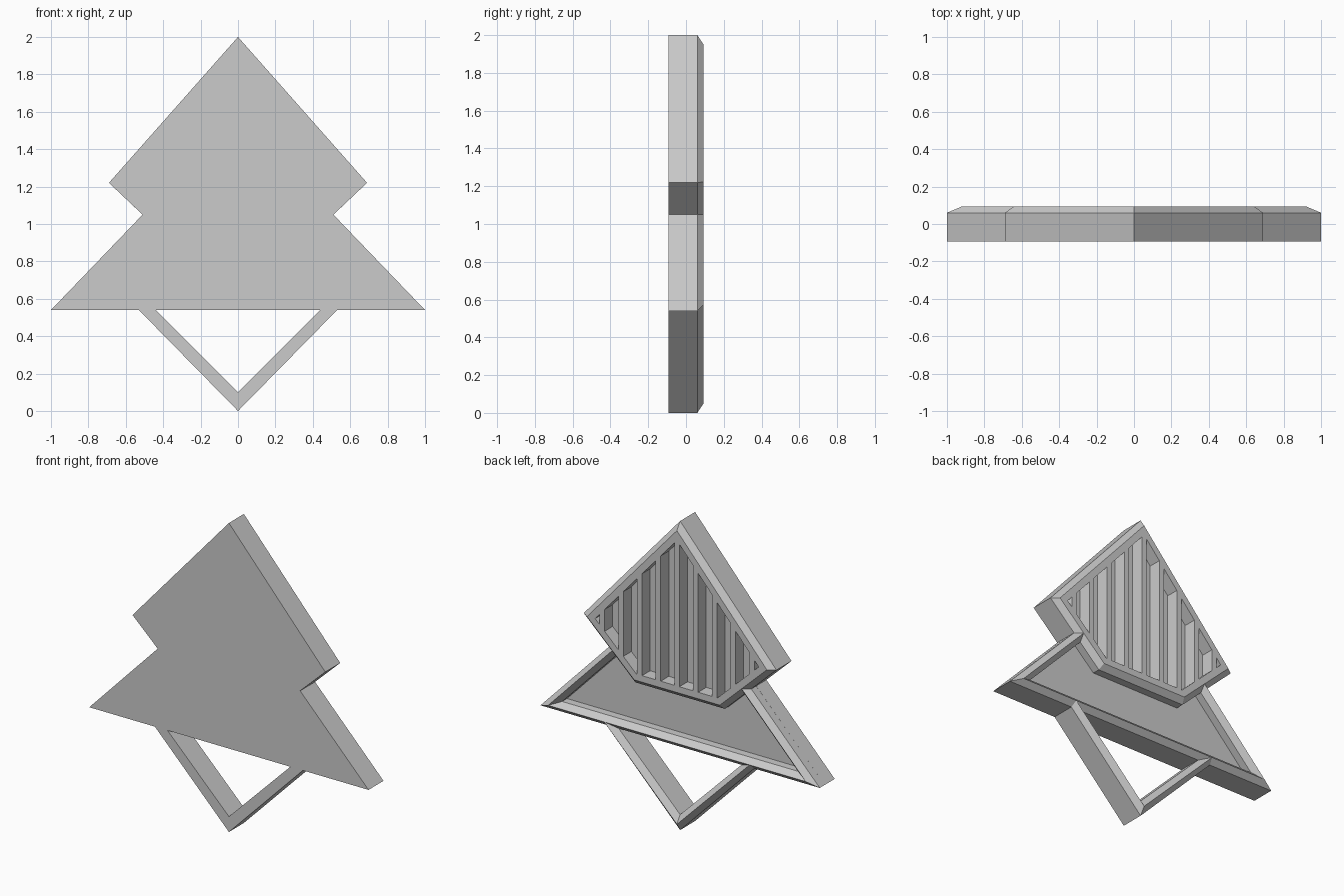
import bpy
import bmesh
from mathutils import Vector

if "Cube" in bpy.data.objects:
    bpy.data.objects.remove(bpy.data.objects["Cube"], do_unlink=True)

FRONT, FLOOR, SHOULDER, BACK = -0.093, 0.01, 0.06, 0.093
BEVEL = 0.033

grey = bpy.data.materials.new("plain grey")
grey.use_nodes = True
grey.diffuse_color = (0.6, 0.6, 0.6, 1)
grey.node_tree.nodes["Principled BSDF"].inputs["Base Color"].default_value = grey.diffuse_color


def inset(points, distance):
    """Mitred inward offset of a counter-clockwise (x, z) outline."""
    pts = [Vector(p) for p in points]
    result = []
    for i, p in enumerate(pts):
        a = (p - pts[i - 1]).normalized()
        b = (pts[(i + 1) % len(pts)] - p).normalized()
        na, nb = Vector((-a.y, a.x)), Vector((-b.y, b.x))
        result.append(p + (na + nb) * distance / (1 + na.dot(nb)))
    return result


def loft(name, sections, ring=False):
    """Join (outline, y) sections; cap the ends, or close into a ring."""
    bm = bmesh.new()
    loops = [[bm.verts.new((p[0], y, p[1])) for p in outline] for outline, y in sections]
    pairs = list(zip(loops, loops[1:]))
    if ring:
        pairs.append((loops[-1], loops[0]))
    else:
        bm.faces.new(loops[0])
        bm.faces.new(loops[-1])
    for low, high in pairs:
        for i in range(len(low)):
            j = (i + 1) % len(low)
            bm.faces.new((low[i], low[j], high[j], high[i]))
    bmesh.ops.recalc_face_normals(bm, faces=bm.faces)
    mesh = bpy.data.meshes.new(name)
    bm.to_mesh(mesh)
    bm.free()
    mesh.materials.append(grey)
    obj = bpy.data.objects.new(name, mesh)
    bpy.context.collection.objects.link(obj)
    return obj


def mirrored(right_side):
    """Complete an outline from its +x half, bottom to top."""
    return [(-x, z) for x, z in reversed(right_side) if x > 0] + list(right_side)


# Flat front plate, also the floor of the recesses
body = mirrored([(1, 0.54), (0.51, 1.05), (0.69, 1.22), (0, 2)])
loft("front_plate", [(body, FRONT), (body, FLOOR)])

# Upper tier frame with a bevelled outer edge
crown = mirrored([(0.32, 0.87), (0.69, 1.22), (0, 2)])
opening = inset(crown, 0.075)
loft("upper_frame", [(crown, FLOOR), (crown, SHOULDER), (inset(crown, BEVEL), BACK),
                     (opening, BACK), (opening, FLOOR)], ring=True)

# Lower tier rim with a ridged back, tucked under the upper frame
tuck = inset(crown, 0.07)
low_corner = max((p for p in tuck if p.y < 1), key=lambda p: p.x)
tier = mirrored([(1, 0.54), (0.461, 1.1), tuple(low_corner)])
inner = inset(tier, 2 * BEVEL)
loft("lower_rim", [(tier, FLOOR), (tier, SHOULDER), (inset(tier, BEVEL), BACK),
                   (inner, SHOULDER), (inner, FLOOR)], ring=True)


def span(x):
    """Lowest and highest z of the opening at x."""
    zs = []
    for i, p in enumerate(opening):
        q = opening[i - 1]
        if min(p.x, q.x) <= x <= max(p.x, q.x) and abs(p.x - q.x) > 1e-6:
            zs.append(p.y + (q.y - p.y) * (x - p.x) / (q.x - p.x))
    return min(zs), max(zs)


# Vertical slats across the upper tier
for n in range(-4, 5):
    xs = [n * 0.134 + dx for dx in (-0.018, 0, 0.018)]
    outline = [(x, span(x)[0]) for x in xs] + [(x, span(x)[1]) for x in reversed(xs)]
    loft("slat", [(outline, FLOOR), (outline, BACK)])


# V-shaped lower handle, roof-shaped at the back
def vee(width, bottom, top=0.54):
    return [(-width, top), (0, bottom), (width, top)]


outer, ridge, inside = vee(0.53, 0), vee(0.52, 0.05, 0.573), vee(0.44, 0.1)
rows = [(outer, FRONT), (outer, SHOULDER), (ridge, BACK), (inside, SHOULDER), (inside, FRONT)]
bm = bmesh.new()
stations = [[bm.verts.new((row[k][0], y, row[k][1])) for row, y in rows] for k in range(3)]
for a, b in zip(stations, stations[1:]):
    for i in range(len(a)):
        bm.faces.new((a[i - 1], a[i], b[i], b[i - 1]))
bm.faces.new(stations[0])
bm.faces.new(stations[-1])
bmesh.ops.recalc_face_normals(bm, faces=bm.faces)
mesh = bpy.data.meshes.new("lower_handle")
bm.to_mesh(mesh)
bm.free()
mesh.materials.append(grey)
bpy.context.collection.objects.link(bpy.data.objects.new("lower_handle", mesh))
